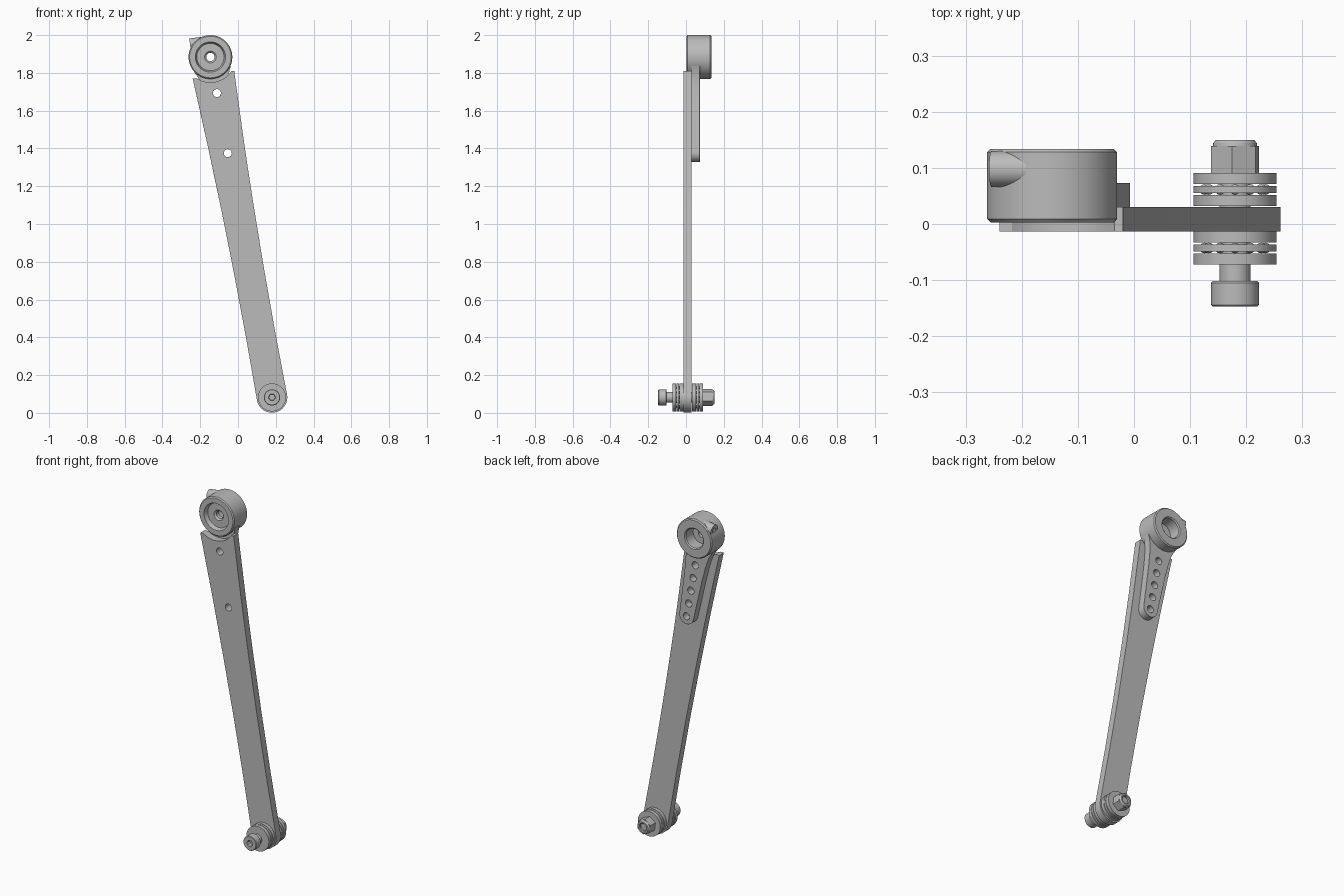
import bpy, bmesh
from math import sin, cos, radians, pi, hypot, atan2
from mathutils import Vector

cube = bpy.data.objects.get("Cube")
if cube:
    bpy.data.objects.remove(cube, do_unlink=True)

steel = bpy.data.materials.new("grey metal")
steel.use_nodes = True
GREY = (0.5, 0.5, 0.5, 1)
steel.diffuse_color = GREY
steel.node_tree.nodes["Principled BSDF"].inputs["Base Color"].default_value = GREY

HUB = Vector((-0.146, 1.884))       # x, z of the hub axis
EYE = Vector((0.18, 0.082))         # x, z of the pivot bolt axis
TIP = Vector((-0.054, 1.375))       # last lever hole


def finish(name, bm, bevel=0):
    bmesh.ops.remove_doubles(bm, verts=bm.verts, dist=1e-5)
    bmesh.ops.recalc_face_normals(bm, faces=bm.faces)
    mesh = bpy.data.meshes.new(name)
    bm.to_mesh(mesh)
    bm.free()
    mesh.materials.clear()
    mesh.materials.append(steel)
    ob = bpy.data.objects.new(name, mesh)
    bpy.context.collection.objects.link(ob)
    bpy.ops.object.select_all(action='DESELECT')
    ob.select_set(True)
    bpy.context.view_layer.objects.active = ob
    bpy.ops.object.shade_smooth_by_angle(angle=radians(30))
    if bevel:
        mod = ob.modifiers.new("chamfer", 'BEVEL')
        mod.width, mod.segments = bevel, 1
        mod.limit_method, mod.angle_limit = 'ANGLE', radians(40)
    return ob


def arc(c, r, a0, a1, n):
    """Points on an arc, angles in degrees, both ends included."""
    angles = [radians(a0 + (a1 - a0) * i / n) for i in range(n + 1)]
    return [(c[0] + r * cos(a), c[1] + r * sin(a)) for a in angles]


def circle(c, r, n=32, turn=0):
    return arc(c, r, turn, turn + 360, n)[:-1]


def bow(p0, p1, p2, n=10):
    """Quadratic curve without its end points."""
    a, b, c = map(Vector, (p0, p1, p2))
    ts = [i / n for i in range(1, n)]
    return [tuple(a * (1 - t) ** 2 + b * 2 * t * (1 - t) + c * t * t) for t in ts]


def slab(name, loops, y0, y1, bevel=0):
    """Extrude an x-z outline with holes from y0 to y1."""
    cu = bpy.data.curves.new(name, 'CURVE')
    cu.dimensions, cu.fill_mode = '2D', 'BOTH'
    cu.extrude = (y1 - y0) / 2
    for pts in loops:
        sp = cu.splines.new('POLY')
        sp.points.add(len(pts) - 1)
        for p, (x, z) in zip(sp.points, pts):
            p.co = (x, z, 0, 1)
        sp.use_cyclic_u = True
    tmp = bpy.data.objects.new(name + " outline", cu)
    bpy.context.collection.objects.link(tmp)
    deps = bpy.context.evaluated_depsgraph_get()
    mesh = bpy.data.meshes.new_from_object(tmp.evaluated_get(deps))
    bm = bmesh.new()
    bm.from_mesh(mesh)
    bpy.data.objects.remove(tmp, do_unlink=True)
    bpy.data.curves.remove(cu)
    bpy.data.meshes.remove(mesh)
    for v in bm.verts:
        x, z, d = v.co
        v.co = (x, (y0 + y1) / 2 - d, z)
    bmesh.ops.remove_doubles(bm, verts=bm.verts, dist=1e-5)
    bmesh.ops.dissolve_limit(bm, angle_limit=0.01, verts=bm.verts, edges=bm.edges)
    return finish(name, bm, bevel)


def lathe(name, profile, c, closed=True, steps=64):
    """Revolve (radius, y) points about a y axis through c."""
    bm = bmesh.new()
    vs = [bm.verts.new((r, y, 0)) for r, y in profile]
    es = [bm.edges.new(p) for p in zip(vs, vs[1:] + vs[:1] if closed else vs[1:])]
    bmesh.ops.spin(bm, geom=vs + es, cent=(0, 0, 0), axis=(0, 1, 0),
                   angle=2 * pi, steps=steps)
    ob = finish(name, bm)
    ob.location = (c[0], 0, c[1])
    return ob


def ring(name, r0, r1, y0, y1, c):
    return lathe(name, [(r0, y0), (r1, y0), (r1, y1), (r0, y1)], c)


# Long flat arm: rounded eye below, hollow end under the hub
left, right = (-0.24, 1.77), (-0.02, 1.81)
eye = arc(EYE, 0.081, 191, 371, 28)
outline = ([left] + bow(left, (-0.04, 0.90), eye[0]) + eye
           + bow(eye[-1], (0.092, 0.954), right) + [right]
           + arc(HUB, 0.134, -34, -122, 16))
axis = TIP - HUB
length = axis.length
axis.normalize()
side = Vector((-axis.y, axis.x))
first = HUB + axis * 0.194
slab("arm_plate", [outline, circle(first, 0.021), circle(TIP, 0.021)], -0.013, 0.03)

# Adjusting lever behind the arm, flared into the hub, five holes
flare = [(0.065, 0.098), (0.09, 0.086), (0.115, 0.077), (0.15, 0.07),
         (0.194, 0.065), (0.27, 0.059), (length, 0.047)]
edge_a = [tuple(HUB + axis * t + side * w) for t, w in flare]
edge_b = [tuple(HUB + axis * t - side * w) for t, w in flare]
heading = math_angle = atan2(axis.y, axis.x) * 180 / pi
cap = arc(TIP, 0.047, heading + 90, heading - 90, 16)[1:-1]
holes = [circle(first.lerp(TIP, i / 4), 0.021, 24) for i in range(5)]
slab("lever", [edge_a + cap + edge_b[::-1]] + holes, 0.03, 0.073, 0.006)

# Hub with front recess, centre hole and rear bore
lathe("hub", [(0.022, 0.036), (0.031, 0.027), (0.072, 0.027), (0.08, 0.003),
              (0.110, 0.003), (0.116, 0.009), (0.116, 0.128), (0.110, 0.134),
              (0.063, 0.134), (0.057, 0.128), (0.057, 0.06), (0.022, 0.06)], HUB)

# Clamp screw boss on the upper side of the hub
boss = lathe("clamp_boss", [(0, 0.015), (0.014, 0.015), (0.014, 0), (0.032, 0),
                            (0.032, 0.067), (0, 0.067)], HUB, closed=False, steps=32)
boss.location = (-0.254, 0.098, 1.95)
boss.rotation_euler = Vector((0.99, 0, 0.14)).to_track_quat('Y', 'Z').to_euler()

# Thrust bearings on both sides of the eye
for label, mid, d in (("rear", 0.0615, 1), ("front", -0.0428, -1)):
    for where, s in (("inner", -d), ("outer", d)):
        a, b = sorted((mid + s * 0.0095, mid + s * 0.0295))
        ring(f"{label}_{where}_washer", 0.027, 0.074, a, b, EYE)
    ring(f"{label}_cage", 0.034, 0.074, mid - 0.0062, mid + 0.0062, EYE)
    bm = bmesh.new()
    for x, z in circle(EYE, 0.054, 12):
        new = bmesh.ops.create_uvsphere(bm, u_segments=12, v_segments=8, radius=0.0095)
        bmesh.ops.translate(bm, verts=new["verts"], vec=(x, mid, z))
    finish(f"{label}_balls", bm)

# Pivot bolt: shank, socket head, locking nut with collar
lathe("bolt_shank", [(0, -0.122), (0.028, -0.122), (0.028, 0.136), (0, 0.136)],
      EYE, closed=False)
slab("bolt_head", [circle(EYE, 0.043, 48), circle(EYE, 0.017, 6)], -0.147, -0.102, 0.003)
slab("lock_nut", [circle(EYE, 0.046, 6, 37), circle(EYE, 0.022)], 0.091, 0.139)
lathe("nut_collar", [(0.022, 0.137), (0.040, 0.137), (0.039, 0.144), (0.034, 0.15),
                     (0.026, 0.15), (0.022, 0.146)], EYE)
